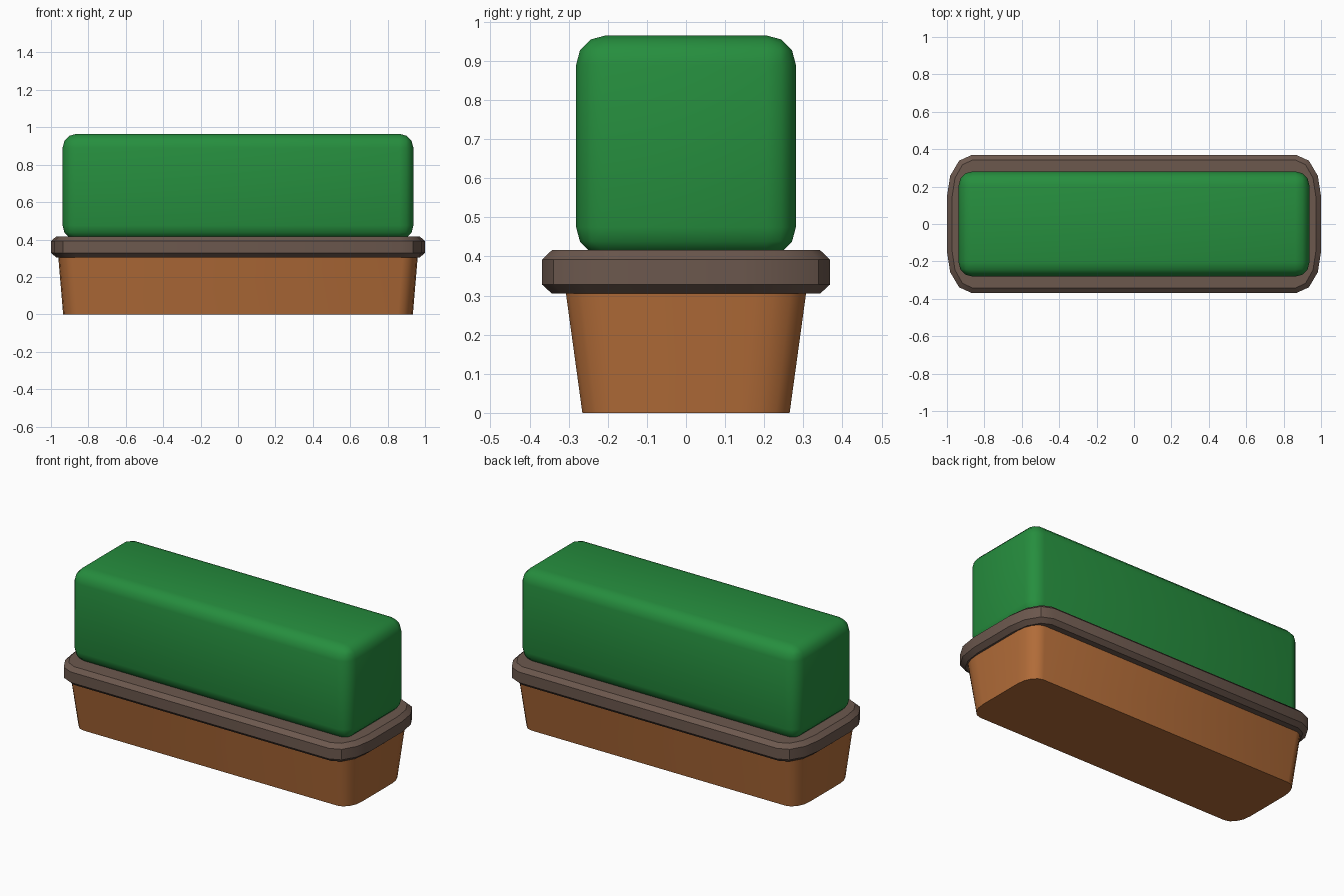
import bpy, bmesh, math

if "Cube" in bpy.data.objects:
    bpy.data.objects.remove(bpy.data.objects["Cube"])


def material(name, rgb):
    m = bpy.data.materials.new(name)
    m.diffuse_color = (*rgb, 1)
    m.use_nodes = True
    m.node_tree.nodes["Principled BSDF"].inputs["Base Color"].default_value = m.diffuse_color
    return m


def finish(bm, name, mat, angle):
    bmesh.ops.recalc_face_normals(bm, faces=bm.faces)
    mesh = bpy.data.meshes.new(name)
    bm.to_mesh(mesh)
    bm.free()
    mesh.materials.append(mat)
    ob = bpy.data.objects.new(name, mesh)
    bpy.context.collection.objects.link(ob)
    bpy.ops.object.select_all(action='DESELECT')
    ob.select_set(True)
    bpy.context.view_layer.objects.active = ob
    bpy.ops.object.shade_smooth_by_angle(angle=math.radians(angle))
    return ob


def outline(hx, hy, rx, ry, seg):
    # rectangle with elliptical corners
    pts = []
    for q, (sx, sy) in enumerate(((1, 1), (-1, 1), (-1, -1), (1, -1))):
        for i in range(seg + 1):
            a = math.pi / 2 * (q + i / seg)
            pts.append((sx * (hx - rx) + rx * math.cos(a),
                        sy * (hy - ry) + ry * math.sin(a)))
    return pts


def loft(name, layers, seg, mat, angle):
    # layers: (z, half x, half y, corner radius x, corner radius y)
    bm = bmesh.new()
    rings = [[bm.verts.new((x, y, z)) for x, y in outline(hx, hy, rx, ry, seg)]
             for z, hx, hy, rx, ry in layers]
    n = len(rings[0])
    for a, b in zip(rings, rings[1:]):
        for i in range(n):
            j = (i + 1) % n
            bm.faces.new((a[i], a[j], b[j], b[i]))
    bm.faces.new(rings[0][::-1])
    bm.faces.new(rings[-1])
    return finish(bm, name, mat, angle)


terracotta = material("terracotta", (0.445, 0.15, 0.04))
rim_brown = material("rim brown", (0.15, 0.098, 0.076))
leaf_green = material("leaf green", (0.019, 0.27, 0.048))

# Tapered trough
loft("planter_trough", [(0, 0.935, 0.265, 0.08, 0.12),
                        (0.32, 0.962, 0.309, 0.08, 0.135)], 4, terracotta, 35)

# Chamfered rim
loft("planter_rim", [(0.305, 0.972, 0.343, 0.11, 0.195),
                     (0.328, 1.0, 0.368, 0.13, 0.22),
                     (0.392, 1.0, 0.368, 0.13, 0.22),
                     (0.416, 0.972, 0.343, 0.11, 0.195)], 3, rim_brown, 35)

# Clipped hedge block with rounded edges
bm = bmesh.new()
bmesh.ops.create_cube(bm, size=1)
for v in bm.verts:
    v.co.x *= 1.876
    v.co.y *= 0.562
    v.co.z = v.co.z * 0.565 + 0.6825
bmesh.ops.bevel(bm, geom=bm.edges[:], offset=0.075, offset_type='OFFSET',
                segments=3, profile=0.5, affect='EDGES')
finish(bm, "hedge", leaf_green, 40)
